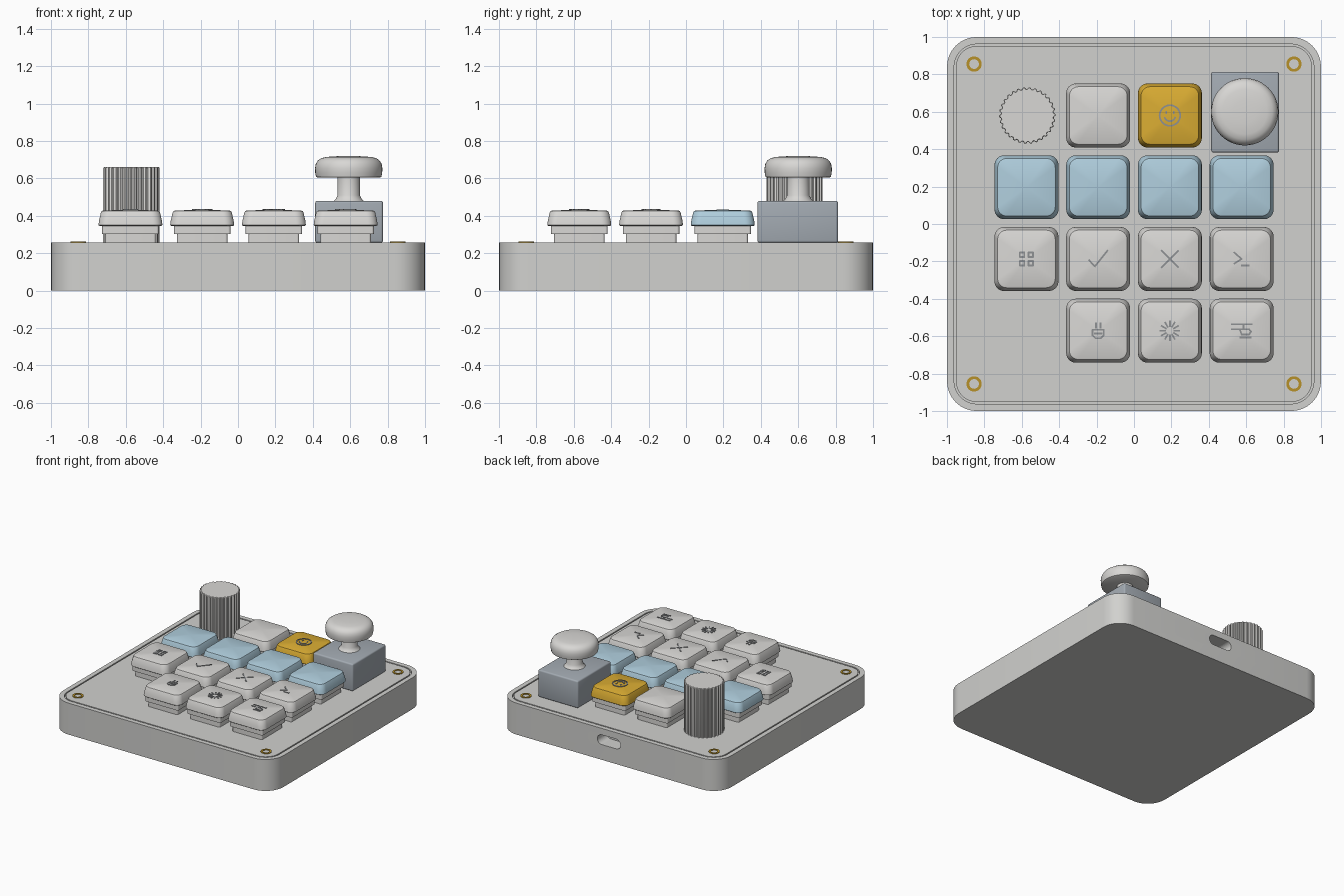
import bpy, bmesh, math
from mathutils import Vector

if "Cube" in bpy.data.objects:
    bpy.data.objects.remove(bpy.data.objects["Cube"])

def material(name, srgb):
    m = bpy.data.materials.new(name)
    lin = [c / 12.92 if c < 0.04 else ((c + 0.055) / 1.055) ** 2.4 for c in srgb]
    m.diffuse_color = (*lin, 1)
    m.use_nodes = True
    m.node_tree.nodes["Principled BSDF"].inputs["Base Color"].default_value = m.diffuse_color
    return m

CASE = material("case grey", (0.82, 0.82, 0.81))
WHITE = material("keycap white", (0.85, 0.845, 0.835))
BLUE = material("keycap blue", (0.69, 0.81, 0.87))
YELLOW = material("keycap yellow", (0.86, 0.68, 0.20))
STEEL = material("joystick base grey", (0.64, 0.67, 0.70))
BRASS = material("brass", (0.72, 0.57, 0.16))
INK = material("symbol grey", (0.56, 0.57, 0.58))

def finish(bm, name, mat, loc=(0, 0, 0), angle=30):
    bmesh.ops.recalc_face_normals(bm, faces=bm.faces)
    me = bpy.data.meshes.new(name)
    bm.to_mesh(me)
    bm.free()
    ob = bpy.data.objects.new(name, me)
    bpy.context.collection.objects.link(ob)
    ob.location = loc
    me.materials.append(mat)
    if angle:
        bpy.ops.object.select_all(action='DESELECT')
        bpy.context.view_layer.objects.active = ob
        ob.select_set(True)
        bpy.ops.object.shade_smooth_by_angle(angle=math.radians(angle))
    return ob

def rounded(hx, hy, r, n=8):
    """Outline of a rectangle with rounded corners."""
    pts = []
    for k, (sx, sy) in enumerate(((1, 1), (-1, 1), (-1, -1), (1, -1))):
        for i in range(n + 1):
            a = math.pi / 2 * (k + i / n)
            pts.append((sx * (hx - r) + r * math.cos(a), sy * (hy - r) + r * math.sin(a)))
    return pts

def circle(r, n=48):
    return [(r * math.cos(2 * math.pi * i / n), r * math.sin(2 * math.pi * i / n)) for i in range(n)]

def loft(sections, apex=None, closed=False):
    """Skin a stack of (outline, z); optional centre point on top, or closed loop."""
    bm = bmesh.new()
    rings = [[bm.verts.new((x, y, z)) for x, y in pts] for pts, z in sections]
    n = len(rings[0])
    pairs = list(zip(rings, rings[1:]))
    if closed:
        pairs.append((rings[-1], rings[0]))
    for a, b in pairs:
        for i in range(n):
            j = (i + 1) % n
            bm.faces.new((a[i], a[j], b[j], b[i]))
    if not closed:
        bm.faces.new(rings[0])
        if apex is None:
            bm.faces.new(rings[-1])
        else:
            top = bm.verts.new((0, 0, apex))
            for i in range(n):
                bm.faces.new((rings[-1][i], rings[-1][(i + 1) % n], top))
    return bm

def square_loft(levels, apex=None):
    return loft([(rounded(h, h, r), z) for h, r, z in levels], apex)

# Case with a thin seam around the top plate
case = finish(square_loft([(1, .16, 0), (1, .16, .258), (.962, .122, .258), (.962, .122, .235),
                           (.952, .112, .235), (.952, .112, .258)]), "case", CASE)

# Cable port in the back wall
cutter = finish(loft([(rounded(.105, .04, .0395), -.12), (rounded(.105, .04, .0395), .12)]),
                "port_cutter", CASE, (0, 1, .165), 0)
cutter.rotation_euler = (math.pi / 2, 0, 0)
cutter.hide_render = True
cutter.hide_set(True)
cut = case.modifiers.new("port", 'BOOLEAN')
cut.object = cutter
cut.operation = 'DIFFERENCE'
cut.solver = 'EXACT'

# Brass corner inserts
for sx in (-1, 1):
    for sy in (-1, 1):
        ring = [(circle(.041, 32), .25), (circle(.041, 32), .263),
                (circle(.026, 32), .263), (circle(.026, 32), .25)]
        finish(loft(ring, closed=True), "corner_insert", BRASS, (sx * .855, sy * .855, 0))

# Symbols as polylines, in hundredths of a unit
def arc(cx, cy, r, a0, a1, n):
    return [(cx + r * math.cos(math.radians(a0 + (a1 - a0) * i / n)),
             cy + r * math.sin(math.radians(a0 + (a1 - a0) * i / n))) for i in range(n + 1)]

def box(cx, cy, h):
    return [(cx - h, cy - h), (cx + h, cy - h), (cx + h, cy + h), (cx - h, cy + h), (cx - h, cy - h)]

SMILE = [arc(0, 0, 5.5, 0, 360, 28), arc(0, 0, 3, 200, 340, 10),
         [(-2, 1.2), (-2, 2.2)], [(2, 1.2), (2, 2.2)]]
GRID = [box(x, y, 1.2) for x in (-2.3, 2.3) for y in (-2.3, 2.3)]
CHECK = [[(-5, -.5), (-1.8, -4), (5, 4.5)]]
CROSS = [[(-4.5, -4.5), (4.5, 4.5)], [(-4.5, 4.5), (4.5, -4.5)]]
PROMPT = [[(-4, 3.5), (0, 0), (-4, -2.5)], [(0, -3.5), (4, -3.5)]]
CUP = [[(-3, .5), (-3, -2.5), (-1.5, -4), (1.5, -4), (3, -2.5), (3, .5), (-3, .5)],
       [(-1.2, 1.5), (-1.2, 4)], [(1.2, 1.5), (1.2, 4)], [(-2, -1.5), (2, -1.5)]]
BURST = [[(r * math.cos(math.pi * k / 6), r * math.sin(math.pi * k / 6)) for r in (2.3, 5.2)]
         for k in range(12)]
ROTOR = [[(-5.5, 3.5), (5.5, 3.5)], [(1, 3.5), (1, 1.5)], [(-5.5, .8), (4, .8)],
         [(-1, .8), (0, -2), (4, -2), (5, -.5), (4, .8)], [(-1, -3.6), (5, -3.6)]]

def symbol(lines, x, y, w=.009, z0=.42, z1=.4365):
    bm = bmesh.new()
    for line in lines:
        for a, b in zip(line, line[1:]):
            a, b = Vector(a) / 100, Vector(b) / 100
            d = (b - a).normalized()
            s = Vector((-d.y, d.x)) * w / 2
            a, b = a - d * w * .3, b + d * w * .3
            quad = (a - s, b - s, b + s, a + s)
            lo, hi = [[bm.verts.new((p.x, p.y, z)) for p in quad] for z in (z0, z1)]
            bm.faces.new(lo[::-1])
            bm.faces.new(hi)
            for i in range(4):
                j = (i + 1) % 4
                bm.faces.new((lo[i], lo[j], hi[j], hi[i]))
    finish(bm, "key_symbol", INK, (x, y, 0), 0)

# Keys: stepped switch body, domed cap and optional symbol
def key(col, row, mat, lines=None):
    x, y = -.575 + .3835 * col, .58 - .3835 * row
    finish(square_loft([(.135, .012, .255), (.135, .012, .303), (.151, .012, .303),
                        (.151, .012, .355)]), "key_switch", WHITE, (x, y, 0))
    finish(square_loft([(.166, .05, .347), (.171, .052, .351), (.168, .052, .375), (.158, .05, .418),
                        (.154, .048, .425), (.147, .044, .428)], .434), "keycap", mat, (x, y, 0))
    if lines:
        symbol(lines, x, y)

key(1, 0, WHITE)
key(2, 0, YELLOW, SMILE)
for c in range(4):
    key(c, 1, BLUE)
    key(c, 2, WHITE, (GRID, CHECK, CROSS, PROMPT)[c])
for c, lines in enumerate((CUP, BURST, ROTOR), 1):
    key(c, 3, WHITE, lines)

# Ridged dial
TEETH = 30
def gear(scale):
    pts = []
    for i in range(TEETH * 4):
        r = (.151 if i % 4 < 2 else .142) * scale
        a = 2 * math.pi * i / (TEETH * 4)
        pts.append((r * math.cos(a), r * math.sin(a)))
    return pts
finish(loft([(gear(1), .255), (gear(1), .655), (gear(.975), .66)]), "dial", WHITE, (-.57, .58, 0))

# Joystick base, stem and thumb cap
bm = bmesh.new()
bmesh.ops.create_cube(bm, size=1)
bmesh.ops.scale(bm, vec=(.363, .432, .224), verts=bm.verts)
bmesh.ops.bevel(bm, geom=bm.edges[:], offset=.012, segments=3, affect='EDGES', profile=.5)
finish(bm, "joystick_base", STEEL, (.594, .598, .368))

def lathe(profile, name, apex=None):
    finish(loft([(circle(r), z) for r, z in profile], apex), name, WHITE, (.592, .6, 0), 40)

lathe([(.085, .475), (.07, .49), (.06, .51), (.06, .61)], "joystick_stem")
lathe([(.168, .605), (.175, .609), (.179, .63), (.18, .655), (.176, .678), (.165, .696),
       (.148, .708), (.12, .715), (.06, .719)], "joystick_cap", .72)
